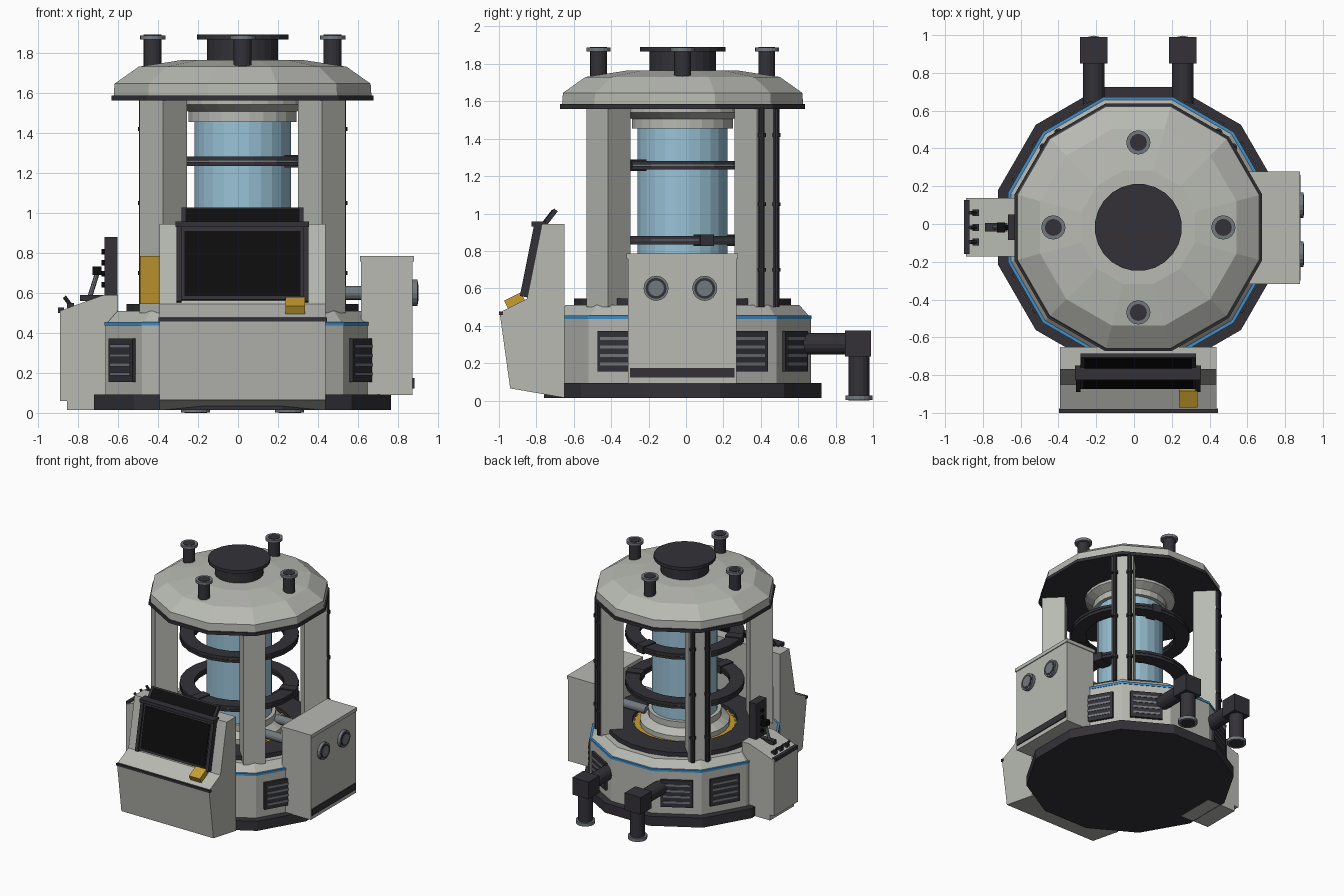
import bpy
import bmesh
from math import radians, cos, pi, atan2
from mathutils import Matrix, Vector

default_cube = bpy.data.objects.get("Cube")
if default_cube:
    bpy.data.objects.remove(default_cube)


def make_material(name, red, green, blue):
    material = bpy.data.materials.new(name)
    material.use_nodes = True
    color = (red, green, blue, 1)
    material.diffuse_color = color
    material.node_tree.nodes["Principled BSDF"].inputs["Base Color"].default_value = color
    return material


shell = make_material("warm grey shell", .48, .49, .45)
dark = make_material("dark charcoal", .033, .031, .038)
black = make_material("black screen", .004, .004, .004)
steel = make_material("steel grey", .17, .19, .21)
glass = make_material("pale blue glass", .32, .54, .67)
stripe = make_material("blue stripe", .05, .28, .6)
yellow = make_material("safety yellow", .58, .34, .03)

# The round machine is slightly off the origin
AXIS = Matrix.Translation((.023, -.018, 0))
IDENTITY = Matrix.Identity(4)


def finish(name, bm, material, matrix=IDENTITY):
    bmesh.ops.recalc_face_normals(bm, faces=bm.faces)
    bm.transform(matrix)
    mesh = bpy.data.meshes.new(name)
    bm.to_mesh(mesh)
    bm.free()
    mesh.materials.append(material)
    obj = bpy.data.objects.new(name, mesh)
    bpy.context.collection.objects.link(obj)
    return obj


def box(name, center, size, material, matrix=IDENTITY):
    bm = bmesh.new()
    bmesh.ops.create_cube(bm, size=1)
    bm.transform(Matrix.Translation(center) @ Matrix.Diagonal((*size, 1)))
    return finish(name, bm, material, matrix)


def span(name, xs, ys, zs, material):
    """Box given by its low and high limits on each axis."""
    limits = (xs, ys, zs)
    return box(name, [(a + b) / 2 for a, b in limits], [b - a for a, b in limits], material)


def rod(name, start, end, radius, material, matrix=IDENTITY, sides=16):
    start, end = Vector(start), Vector(end)
    direction = end - start
    bm = bmesh.new()
    bmesh.ops.create_cone(bm, cap_ends=True, segments=sides, radius1=radius,
                          radius2=radius, depth=direction.length)
    turn = direction.to_track_quat("Z", "Y").to_matrix().to_4x4()
    bm.transform(Matrix.Translation((start + end) / 2) @ turn)
    return finish(name, bm, material, matrix)


def lathe(name, profile, sides, material, hollow=False):
    """Revolve (flat-to-centre distance, height) points into a prism-like solid."""
    bm = bmesh.new()
    rings = []
    for radius, height in profile:
        corner = Vector((radius / cos(pi / sides), 0, height))
        rings.append([bm.verts.new(Matrix.Rotation(2 * pi * (i + .5) / sides, 3, "Z") @ corner)
                      for i in range(sides)])
    pairs = list(zip(rings, rings[1:]))
    if hollow:
        pairs.append((rings[-1], rings[0]))
    else:
        bm.faces.new(rings[0])
        bm.faces.new(rings[-1])
    for low, high in pairs:
        for i in range(sides):
            j = (i + 1) % sides
            bm.faces.new((low[i], low[j], high[j], high[i]))
    return finish(name, bm, material, AXIS)


def ring(name, inner, outer, low, high, sides, material):
    profile = [(inner, low), (outer, low), (outer, high), (inner, high)]
    return lathe(name, profile, sides, material, hollow=True)


def prism(name, outline, place, start, end, material):
    """Extrude a side outline; place turns (u, v, distance) into a point."""
    bm = bmesh.new()
    near = [bm.verts.new(place(u, v, start)) for u, v in outline]
    far = [bm.verts.new(place(u, v, end)) for u, v in outline]
    bm.faces.new(near)
    bm.faces.new(far)
    for i in range(len(outline)):
        j = (i + 1) % len(outline)
        bm.faces.new((near[i], near[j], far[j], far[i]))
    return finish(name, bm, material)


def around(degrees):
    """Local x points outward from the machine axis."""
    return AXIS @ Matrix.Rotation(radians(degrees), 4, "Z")


# Twelve-sided base, body and floor
lathe("base_plate", [(.742, .015), (.742, .093)], 12, dark)
lathe("lower_body", [(.686, .09), (.686, .44), (.625, .51)], 12, shell)
ring("body_stripe", .66, .69, .436, .454, 12, stripe)
ring("floor_ring", .385, .58, .505, .545, 24, dark)
ring("warning_ring", .32, .37, .505, .522, 32, yellow)
for i in range(32):
    box("warning_tooth", (.373, 0, .514), (.02, .03, .018), yellow, around(i * 360 / 32))

# Vents on the body sides
for degrees in (-30, 30, 60, 120, 150, 210):
    turn = around(degrees)
    box("vent_frame", (.69, 0, .264), (.03, .24, .218), dark, turn)
    for i in range(4):
        box("vent_slat", (.7, 0, .195 + i * .046), (.018, .2, .016), steel, turn)

# Glass column with collars and rings
lathe("lower_collar", [(.33, .5), (.33, .56), (.27, .6), (.27, .65)], 24, shell)
lathe("glass_column", [(.241, .6), (.241, 1.5)], 24, glass)
lathe("upper_collar", [(.27, 1.455), (.27, 1.505), (.33, 1.54), (.33, 1.57)], 24, shell)
for height, first in ((.858, 17), (1.258, 77)):
    for offset in (-.013, .013):
        ring("coil_ring", .33, .437, height + offset - .01, height + offset + .01, 24, dark)
    ring("coil_core", .34, .43, height - .006, height + .006, 24, steel)
    for i in range(3):
        box("coil_clamp", (.385, 0, height), (.125, .075, .062), dark, around(first + 120 * i))

# Pillars, with pipe pairs on the two at the back
for degrees in (45, 135, 225, 315):
    turn = around(degrees)
    box("pillar", (.56, 0, 1.035), (.17, .165, 1.07), shell, turn)
    if degrees < 180:
        for side in (-.055, .055):
            rod("pillar_pipe", (.652, side, .5), (.652, side, 1.57), .017, dark, turn, 10)
            for height in (.7, 1.05, 1.42):
                rod("pipe_clip", (.652, side, height - .01), (.652, side, height + .01),
                    .024, dark, turn, 10)
box("pillar_panel", (.648, 0, .665), (.012, .14, .24), yellow, around(225))

# Roof
lathe("roof_rim", [(.655, 1.56), (.655, 1.585)], 12, dark)
lathe("roof_dome", [(.644, 1.585), (.64, 1.645), (.52, 1.73), (.3, 1.764)], 12, shell)
lathe("cap_neck", [(.178, 1.75), (.178, 1.87)], 24, dark)
lathe("cap_disc", [(.229, 1.865), (.229, 1.89)], 24, dark)
for degrees in range(0, 360, 90):
    turn = around(degrees)
    rod("roof_stack", (.45, 0, 1.73), (.45, 0, 1.89), .045, dark, turn)
    rod("stack_flange", (.45, 0, 1.865), (.45, 0, 1.887), .064, steel, turn)

# Drain pipes at the back
for side in (-.235, .235):
    x = side + .023
    rod("drain_pipe", (x, .58, .303), (x, .86, .303), .057, dark)
    span("drain_elbow", (x - .073, x + .073), (.85, .99), (.235, .375), dark)
    rod("drain_drop", (x, .925, 0), (x, .925, .25), .056, dark)
    rod("drain_flange", (x, .925, .002), (x, .925, .028), .072, steel)

# Side tank with two gauges
span("tank", (.615, .873), (-.31, .27), (.09, .76), shell)
span("tank_lid", (.61, .88), (-.317, .277), (.757, .785), shell)
span("tank_strip", (.87, .881), (-.3, .26), (.122, .174), dark)
for y in (-.16, .1):
    rod("gauge_rim", (.86, y, .6), (.897, y, .6), .067, steel)
    rod("gauge_ring", (.89, y, .6), (.899, y, .6), .056, dark)
    rod("gauge_lens", (.89, y, .6), (.901, y, .6), .042, steel)
    rod("tank_pipe", (.28, y, .6), (.63, y, .6), .035, steel)

# Front desk
desk_outline = [(-.94, .065), (-.995, .46), (-.98, .48), (-.85, .545),
                (-.77, .945), (-.65, .945), (-.65, .015)]
prism("front_desk", desk_outline, lambda u, v, d: (d, u, v), -.393, .437, shell)
span("desk_lip", (-.398, .444), (-1, -.978), (.457, .476), dark)

# Desk display, leaning with the desk back
lean = Matrix.Translation((.022, -.81, .745)) @ Matrix.Rotation(-atan2(.08, .4), 4, "X")
box("display_frame", (0, -.012, 0), (.62, .03, .375), dark, lean)
box("display_screen", (0, -.028, -.005), (.58, .008, .33), black, lean)
for side in (-.317, .317):
    box("display_rail", (side, -.018, -.005), (.026, .045, .385), dark, lean)
span("display_hood", (-.312, .356), (-.825, -.75), (.93, .957), dark)
tilt = Matrix.Translation((.022, -.728, .978)) @ Matrix.Rotation(radians(-38), 4, "X")
box("top_display", (0, 0, 0), (.61, .025, .105), dark, tilt)
box("top_screen", (0, -.014, 0), (.57, .006, .085), black, tilt)

# Yellow button box on the desk slope
slope = Matrix.Translation((.287, -.917, .535)) @ Matrix.Rotation(atan2(.065, .13), 4, "X")
box("button_box", (0, 0, 0), (.098, .1, .048), yellow, slope)

# Lever stand on the side
stand_outline = [(-.855, .015), (-.855, .06), (-.89, .06), (-.89, .51),
                 (-.67, .59), (-.6, .59), (-.6, .015)]
prism("lever_stand", stand_outline, lambda u, v, d: (u, d, v), -.172, .138, shell)
span("stand_panel", (-.668, -.602), (-.085, .05), (.58, .88), dark)
span("stand_trim", (-.899, -.87), (-.16, .126), (.5, .527), dark)
rod("lever_arm", (-.75, -.018, .55), (-.7, -.018, .71), .012, steel, sides=8)
span("lever_grip", (-.726, -.682), (-.045, .009), (.69, .732), black)
span("lever_slot", (-.79, -.67), (-.04, .004), (.56, .59), dark)
for y in (-.095, -.018, .06):
    rod("joystick", (-.83, y, .53), (-.868, y, .58), .01, dark, sides=8)
    span("joystick_foot", (-.855, -.82), (y - .018, y + .018), (.525, .548), dark)
for i in range(4):
    height = .64 + i * .055
    rod("panel_knob", (-.682, -.018, height), (-.66, -.018, height), .014, black, sides=8)
